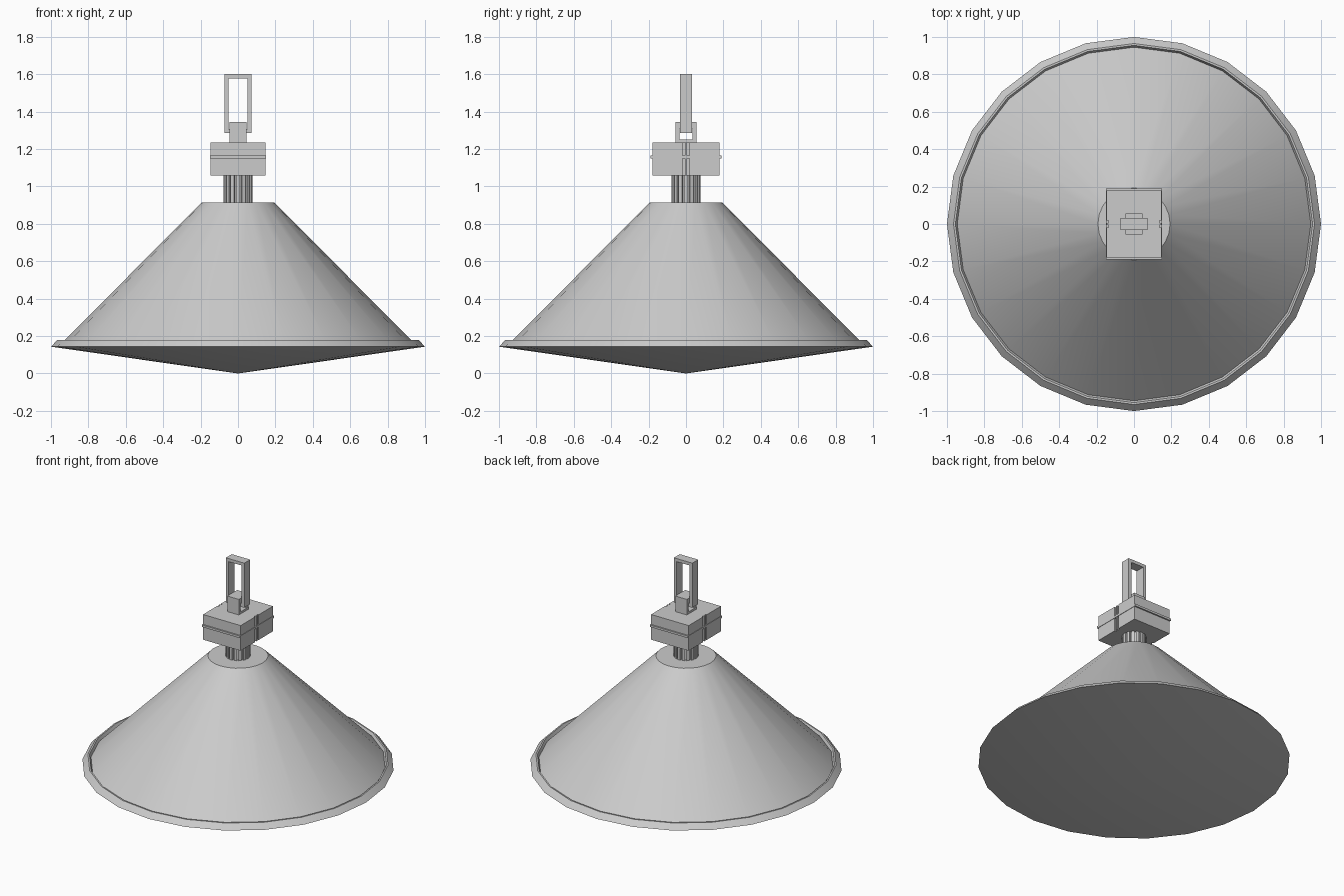
import bpy, bmesh, math
from mathutils import Matrix, Vector

cube = bpy.data.objects.get("Cube")
if cube:
    bpy.data.objects.remove(cube, do_unlink=True)

grey = bpy.data.materials.new("light_grey")
grey.use_nodes = True
COLOUR = (0.6, 0.6, 0.6, 1)
grey.diffuse_color = COLOUR
grey.node_tree.nodes["Principled BSDF"].inputs["Base Color"].default_value = COLOUR


def finish(name, bm, smooth=False):
    bmesh.ops.recalc_face_normals(bm, faces=bm.faces)
    mesh = bpy.data.meshes.new(name)
    bm.to_mesh(mesh)
    bm.free()
    mesh.materials.append(grey)
    obj = bpy.data.objects.new(name, mesh)
    bpy.context.collection.objects.link(obj)
    if smooth:
        bpy.ops.object.select_all(action='DESELECT')
        obj.select_set(True)
        bpy.context.view_layer.objects.active = obj
        bpy.ops.object.shade_smooth_by_angle(angle=math.radians(30))
    return obj


def lathe(name, profile, sides):
    """Spin an (r, z) profile round the z axis."""
    bm = bmesh.new()
    verts = [bm.verts.new((r, 0, z)) for r, z in profile]
    edges = [bm.edges.new(pair) for pair in zip(verts, verts[1:])]
    bmesh.ops.spin(bm, geom=verts + edges, cent=(0, 0, 0), axis=(0, 0, 1),
                   angle=2 * math.pi, steps=sides)
    bmesh.ops.remove_doubles(bm, verts=bm.verts, dist=0.0005)
    return finish(name, bm, True)


def prism(name, outline, z0, z1):
    """Extrude a flat outline upwards."""
    bm = bmesh.new()
    face = bm.faces.new([bm.verts.new((x, y, z0)) for x, y in outline])
    new = bmesh.ops.extrude_face_region(bm, geom=[face])["geom"]
    bmesh.ops.translate(bm, vec=(0, 0, z1 - z0),
                        verts=[v for v in new if isinstance(v, bmesh.types.BMVert)])
    return finish(name, bm)


def box(name, x, y, z0, z1):
    return prism(name, [(-x, -y), (x, -y), (x, y), (-x, y)], z0, z1)


def link(name, half, depth, z0, z1, hole, hole_z0, hole_z1, turn=0):
    """Rectangular ring with a rectangular hole, bored along its depth."""
    bm = bmesh.new()
    rings = []
    for y in (-depth, depth):
        for w, a, b in ((half, z0, z1), (hole, hole_z0, hole_z1)):
            rings.append([bm.verts.new((sx, y, sz)) for sx, sz in
                          ((-w, a), (w, a), (w, b), (-w, b))])
    for a, b in ((0, 1), (1, 3), (3, 2), (2, 0)):
        for i in range(4):
            j = (i + 1) % 4
            bm.faces.new((rings[a][i], rings[a][j], rings[b][j], rings[b][i]))
    bmesh.ops.rotate(bm, verts=bm.verts, cent=(0, 0, 0),
                     matrix=Matrix.Rotation(turn, 3, 'Z'))
    return finish(name, bm)


# Conical shade with raised rim and shallow pointed lens underneath
lathe("shade", [(0.955, 0.18), (0.945, 0.16), (0.193, 0.915), (0, 0.915)], 24)
lathe("rim", [(1.0, 0.143), (0.965, 0.18), (0.955, 0.18)], 24)
lathe("lens", [(0, 0), (1.0, 0.143)], 24)

# Ribbed neck
TEETH = 16
neck = []
for i in range(TEETH):
    for step, r in ((-0.32, 0.079), (0.32, 0.079), (0.34, 0.066), (0.66, 0.066)):
        a = 2 * math.pi * (i + step) / TEETH
        neck.append((r * math.cos(a), r * math.sin(a)))
prism("neck", neck, 0.91, 1.06)

# Housing with a vertical groove in each side
half = [(0.137, -0.18), (0.147, -0.18), (0.147, -0.02), (0.137, -0.02),
        (0.137, 0.02), (0.147, 0.02), (0.147, 0.18), (0.137, 0.18)]
prism("housing", half + [(-x, -y) for x, y in half], 1.057, 1.235)
box("housing_seam", 0.15, 0.19, 1.15, 1.165)
box("groove_rib", 0.147, 0.006, 1.057, 1.235)

# Staple on the housing and the hanging link through it
link("staple", 0.055, 0.045, 1.235, 1.345, 0.036, 1.25, 1.31, math.pi / 2)
link("hanging_link", 0.072, 0.033, 1.285, 1.60, 0.05, 1.307, 1.578)
